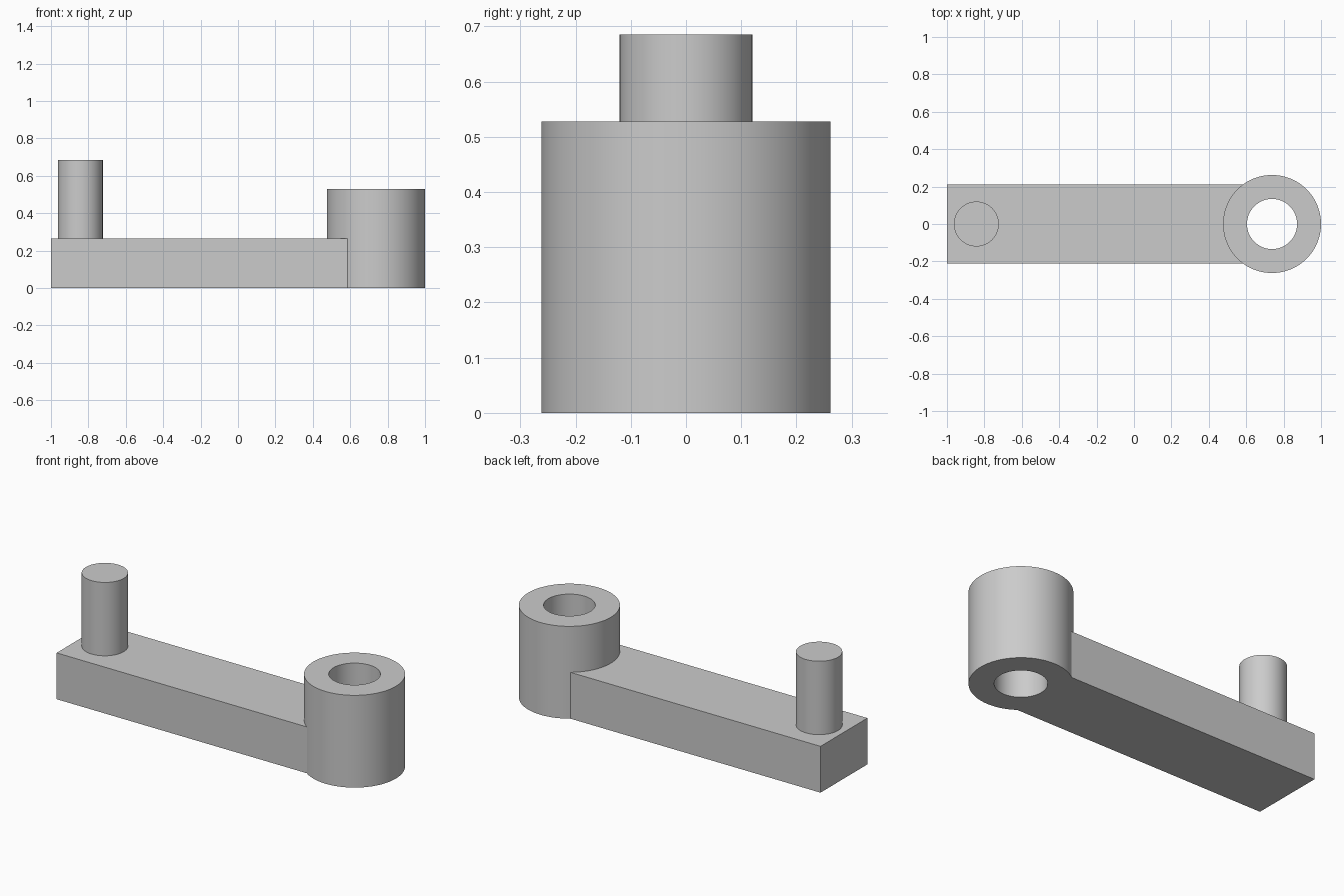
import bpy

cube = bpy.data.objects.get("Cube")
if cube:
    bpy.data.objects.remove(cube, do_unlink=True)

# Single plain grey for the whole crank
grey = bpy.data.materials.new("plain grey")
grey.use_nodes = True
color = (0.6, 0.6, 0.6, 1)
grey.diffuse_color = color
grey.node_tree.nodes["Principled BSDF"].inputs["Base Color"].default_value = color

ARM_HEIGHT, ARM_WIDTH = 0.265, 0.424
BOSS_X, BOSS_RADIUS, BOSS_HEIGHT = 0.738, 0.262, 0.528
BORE_RADIUS = 0.134
PIN_X, PIN_RADIUS, PIN_TOP = -0.843, 0.12, 0.685
ARM_END = 0.59    # stops inside the boss wall


def finish(name):
    obj = bpy.context.object
    obj.name = name
    obj.data.materials.append(grey)
    return obj


def cylinder(name, x, radius, bottom, top):
    bpy.ops.mesh.primitive_cylinder_add(
        vertices=96, radius=radius, depth=top - bottom,
        location=(x, 0, (bottom + top) / 2))
    return finish(name)


def combine(target, tool, operation):
    mod = target.modifiers.new(operation.title(), "BOOLEAN")
    mod.operation, mod.solver, mod.object = operation, "EXACT", tool
    bpy.context.view_layer.objects.active = target
    bpy.ops.object.modifier_apply(modifier=mod.name)
    bpy.data.objects.remove(tool, do_unlink=True)


# Flat arm
bpy.ops.mesh.primitive_cube_add(size=1, location=((ARM_END - 1) / 2, 0, ARM_HEIGHT / 2))
bpy.context.object.scale = (ARM_END + 1, ARM_WIDTH, ARM_HEIGHT)
bpy.ops.object.transform_apply(location=False, rotation=False, scale=True)
arm = finish("crank_arm")

# Round boss with a through bore, and the upright handle pin
boss = cylinder("boss", BOSS_X, BOSS_RADIUS, 0, BOSS_HEIGHT)
combine(arm, boss, "UNION")
bore = cylinder("bore_cutter", BOSS_X, BORE_RADIUS, -0.1, BOSS_HEIGHT + 0.1)
combine(arm, bore, "DIFFERENCE")
pin = cylinder("handle_pin", PIN_X, PIN_RADIUS, ARM_HEIGHT / 2, PIN_TOP)
combine(arm, pin, "UNION")

# Smooth round walls, crisp edges
bpy.ops.object.select_all(action="DESELECT")
arm.select_set(True)
bpy.context.view_layer.objects.active = arm
bpy.ops.object.shade_smooth_by_angle(angle=0.5)
